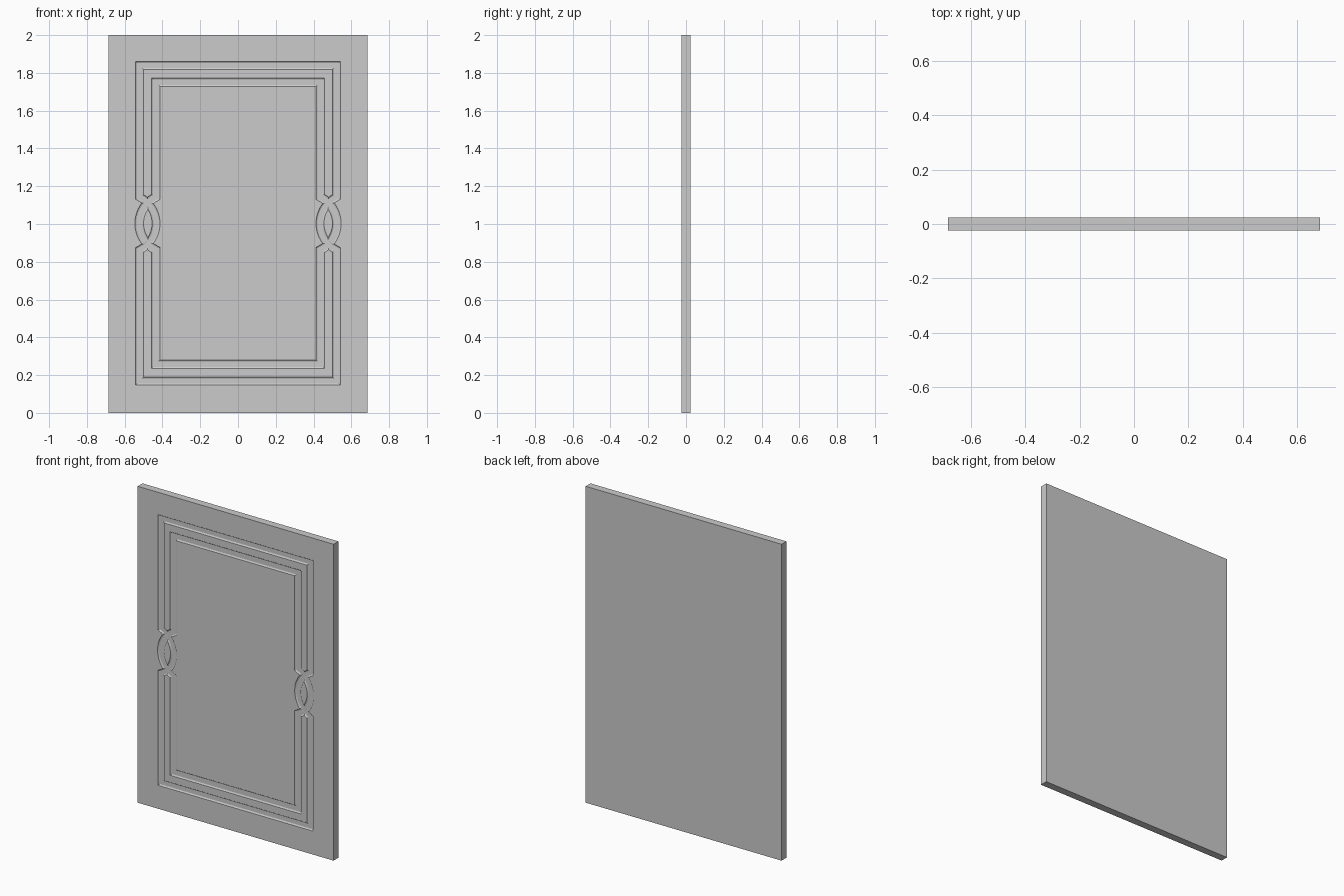
import bpy, bmesh, math
from mathutils import Vector

if "Cube" in bpy.data.objects:
    bpy.data.objects.remove(bpy.data.objects["Cube"])

W, H, T = 0.685, 2.0, 0.024      # half width, height, half thickness
MID = 1.003                      # height of the side knots


def half_path(x, z_bottom, z_top, x_peak):
    """Right half of a frame line: straight runs with an arc crossing at mid height."""
    half = 0.14
    bulge = abs(x_peak - x)
    r = (half ** 2 + bulge ** 2) / (2 * bulge)
    side = 1 if x_peak > x else -1
    centre = x_peak - side * r
    a = math.asin(half / r)
    pts = [Vector((x, z_bottom))]
    steps = 20
    for i in range(steps + 1):
        t = -a + 2 * a * i / steps
        pts.append(Vector((centre + side * r * math.cos(t), MID + r * math.sin(t))))
    pts.append(Vector((x, z_top)))
    return pts


def make_cutter(name, pts, hw, depth):
    """Sweep a groove profile along a closed path with mitred corners."""
    profile = [(-hw, -0.01), (-hw, 0.0), (-hw + 0.003, depth * 0.6), (-hw + 0.008, depth),
               (hw - 0.008, depth), (hw - 0.003, depth * 0.6), (hw, 0.0), (hw, -0.01)]
    bm = bmesh.new()
    rings = []
    n = len(pts)
    for i, p in enumerate(pts):
        d0 = (p - pts[i - 1]).normalized()
        d1 = (pts[(i + 1) % n] - p).normalized()
        n0, n1 = Vector((-d0.y, d0.x)), Vector((-d1.y, d1.x))
        m = (n0 + n1).normalized()
        m /= m.dot(n0)
        rings.append([bm.verts.new((p.x + m.x * u, -T + v, p.y + m.y * u))
                      for u, v in profile])
    k = len(profile)
    for i in range(n):
        a, b = rings[i], rings[(i + 1) % n]
        for j in range(k):
            bm.faces.new((a[j], a[(j + 1) % k], b[(j + 1) % k], b[j]))
    bmesh.ops.recalc_face_normals(bm, faces=bm.faces)
    me = bpy.data.meshes.new(name)
    bm.to_mesh(me)
    bm.free()
    ob = bpy.data.objects.new(name, me)
    bpy.context.collection.objects.link(ob)
    ob.hide_render = True
    return ob


# Flat door slab
bpy.ops.mesh.primitive_cube_add(size=1, location=(0, 0, H / 2))
door = bpy.context.object
door.name = "door_panel"
door.scale = (2 * W, 2 * T, H)
bpy.ops.object.transform_apply(location=True, rotation=False, scale=True)

# Two interlaced frame grooves, each mirrored left to right
cutters = []
for name, args, hw, depth in (
        ("outer_groove_cutter", (0.521, 0.169, 1.839, 0.434), 0.021, 0.0070),
        ("inner_groove_cutter", (0.436, 0.257, 1.751, 0.523), 0.023, 0.0066)):
    right = half_path(*args)
    left = [Vector((-p.x, p.y)) for p in reversed(right)]
    cutter = make_cutter(name, right + left, hw, depth)
    mod = door.modifiers.new(name, 'BOOLEAN')
    mod.operation = 'DIFFERENCE'
    mod.solver = 'EXACT'
    mod.object = cutter
    cutters.append(cutter)

bpy.context.view_layer.objects.active = door
for mod in list(door.modifiers):
    bpy.ops.object.modifier_apply(modifier=mod.name)
for c in cutters:
    bpy.data.objects.remove(c)
